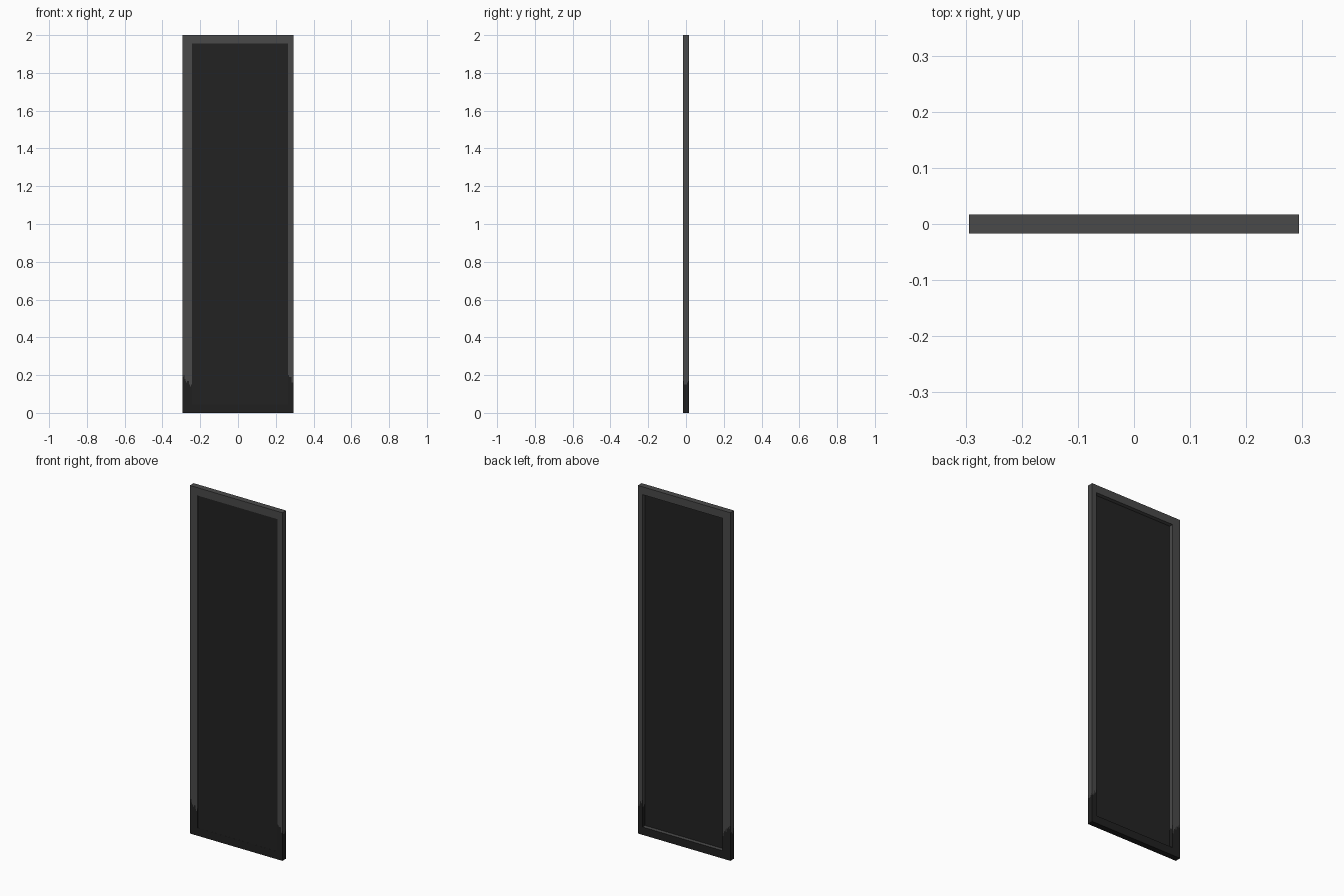
import bpy, bmesh, random
from mathutils import Vector

if "Cube" in bpy.data.objects:
    bpy.data.objects.remove(bpy.data.objects["Cube"])

random.seed(4)


def material(name, v):
    m = bpy.data.materials.new(name)
    m.diffuse_color = (v, v, v, 1)
    m.use_nodes = True
    m.node_tree.nodes["Principled BSDF"].inputs["Base Color"].default_value = m.diffuse_color
    return m


GREY = material("frame grey", 0.068)
PANEL = material("panel charcoal", 0.0165)
BASE = material("base black", 0.0145)

# Overall sizes
X0, X1 = -0.294, 0.294      # outer sides
IL, IR = -0.244, 0.264      # opening sides (left post is wider)
Y0, Y1 = -0.017, 0.017
ZB, ZT = 0.045, 1.955       # opening bottom and top


def box(name, lo, hi, mats, cuts=(), rule=None):
    """Box from corner to corner, cut by planes, faces coloured by a rule."""
    lo, hi = Vector(lo), Vector(hi)
    bm = bmesh.new()
    bmesh.ops.create_cube(bm, size=1)
    for v in bm.verts:
        v.co = [(lo[i] + hi[i]) / 2 + v.co[i] * (hi[i] - lo[i]) for i in range(3)]
    for axis, pos in cuts:
        co, no = Vector((0, 0, 0)), Vector((0, 0, 0))
        co[axis], no[axis] = pos, 1
        bmesh.ops.bisect_plane(bm, geom=bm.verts[:] + bm.edges[:] + bm.faces[:],
                               plane_co=co, plane_no=no)
    bm.normal_update()
    if rule:
        for f in bm.faces:
            f.material_index = rule(f.calc_center_median(), f.normal)
    me = bpy.data.meshes.new(name)
    bm.to_mesh(me)
    bm.free()
    for m in mats:
        me.materials.append(m)
    ob = bpy.data.objects.new(name, me)
    bpy.context.collection.objects.link(ob)
    return ob


def post(name, a, b, z_a, z_b):
    """Upright whose foot is dark up to a ragged line running from z_a to z_b."""
    n = max(4, round((b - a) / 0.005))
    cuts = [(0, a + (b - a) * i / n) for i in range(1, n)]
    cuts += [(1, Y0 + (Y1 - Y0) * i / 6) for i in range(1, 6)]
    cuts += [(2, 0.10 + 0.01 * i) for i in range(17)]
    jag = {}

    def rule(c, no):
        t = (c.x - a) / (b - a)
        key = (round(c.x, 4), round(c.y, 4))
        j = jag.setdefault(key, random.uniform(-0.015, 0.015))
        limit = z_a + (z_b - z_a) * t + j
        if abs(no.x) > 0.5:
            limit = 0.165 + j
        return 1 if c.z < limit else 0

    return box(name, (a, Y0, 0), (b, Y1, 2), (GREY, BASE), cuts, rule)


# Uprights
post("left_post", X0, IL, 0.20, 0.14)
post("right_post", IR, X1, 0.20, 0.16)

# Top rail, and bottom rail with a light upper ledge
box("top_rail", (IL, Y0, ZT), (IR, Y1, 2), (GREY,))
box("bottom_rail", (IL, Y0, 0), (IR, Y1, ZB), (BASE, GREY),
    rule=lambda c, n: 1 if n.z > 0.5 else 0)

# Panel, level with the front and recessed at the back
box("panel", (IL, Y0 + 0.0005, ZB), (IR, -0.006, ZT), (PANEL,))
